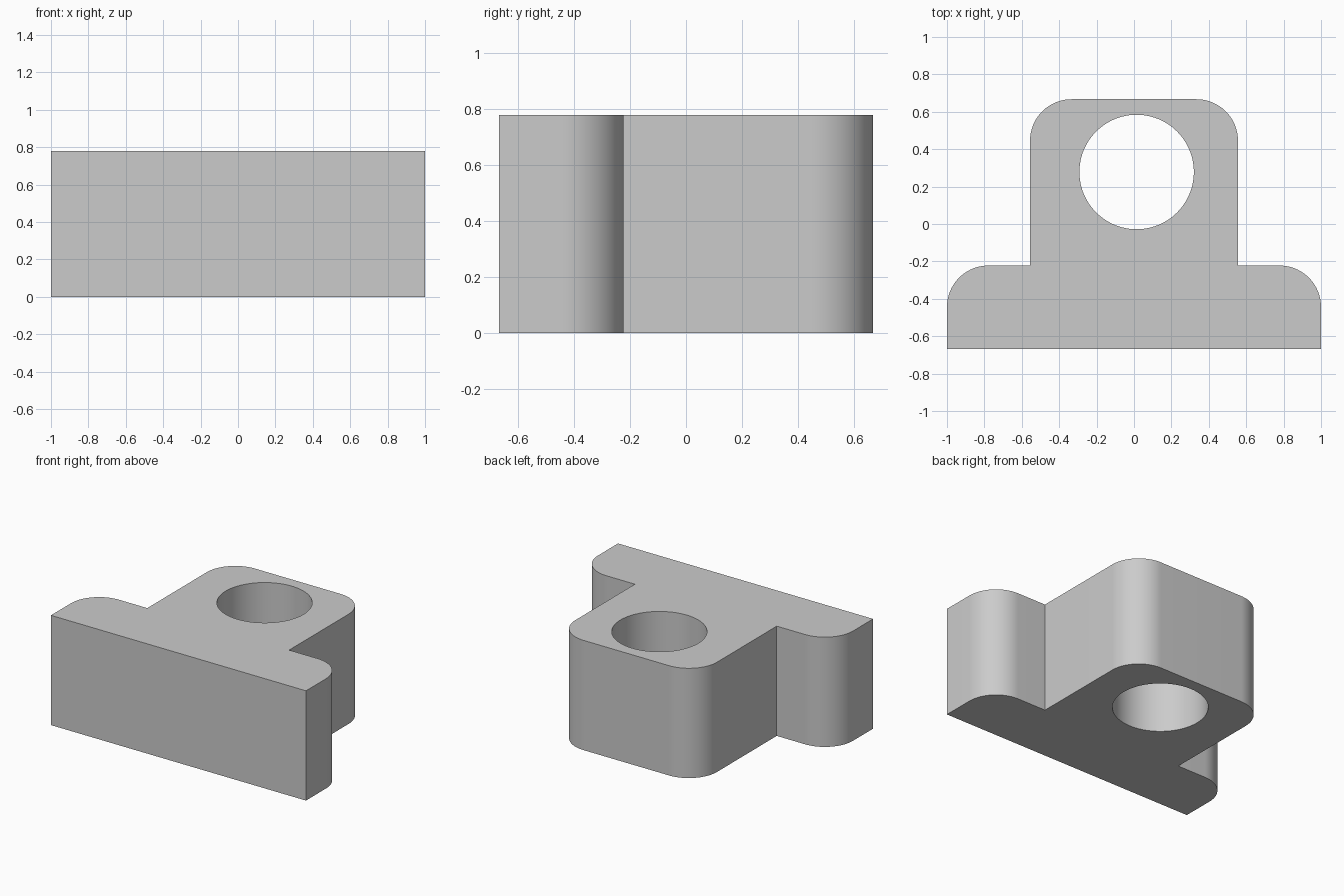
import bpy
import bmesh
from math import cos, sin, pi, radians

HEIGHT = 0.778
RADIUS = 0.222

if "Cube" in bpy.data.objects:
    bpy.data.objects.remove(bpy.data.objects["Cube"], do_unlink=True)

# Plain grey material
grey = bpy.data.materials.new("plain grey")
grey.use_nodes = True
color = (0.6, 0.6, 0.6, 1)
grey.diffuse_color = color
grey.node_tree.nodes["Principled BSDF"].inputs["Base Color"].default_value = color


def rounded_corner(x, y, steps=24):
    """Quarter arc rounding the outer corner at (x, y), from side to back."""
    angles = [pi / 2 * i / steps for i in range(steps + 1)]
    return [(x - RADIUS + RADIUS * cos(a), y - RADIUS + RADIUS * sin(a)) for a in angles]


# T-shaped outline: wide foot in front, narrower lug behind, mirrored in x
half = [(1, -0.667)] + rounded_corner(1, -0.222) + [(0.556, -0.222)] + rounded_corner(0.556, 0.667)
outline = half + [(-x, y) for x, y in reversed(half)]

bm = bmesh.new()
base = bm.faces.new([bm.verts.new((x, y, 0)) for x, y in outline])
extruded = bmesh.ops.extrude_face_region(bm, geom=[base])["geom"]
top_verts = [v for v in extruded if isinstance(v, bmesh.types.BMVert)]
bmesh.ops.translate(bm, verts=top_verts, vec=(0, 0, HEIGHT))
bmesh.ops.recalc_face_normals(bm, faces=bm.faces)
mesh = bpy.data.meshes.new("bracket_block")
bm.to_mesh(mesh)
bm.free()
mesh.materials.append(grey)
block = bpy.data.objects.new("bracket_block", mesh)
bpy.context.collection.objects.link(block)

# Vertical through hole in the lug
bpy.ops.mesh.primitive_cylinder_add(vertices=96, radius=0.306, depth=2 * HEIGHT,
                                    location=(0.014, 0.278, HEIGHT / 2))
cutter = bpy.context.object
cutter.name = "hole_cutter"
cutter.data.materials.append(grey)

bpy.ops.object.select_all(action="DESELECT")
block.select_set(True)
bpy.context.view_layer.objects.active = block
bore = block.modifiers.new("bore", "BOOLEAN")
bore.operation = "DIFFERENCE"
bore.solver = "EXACT"
bore.object = cutter
bpy.ops.object.modifier_apply(modifier=bore.name)
bpy.data.objects.remove(cutter, do_unlink=True)

# Smooth curved walls with crisp rims
bpy.ops.object.shade_smooth_by_angle(angle=radians(30))
